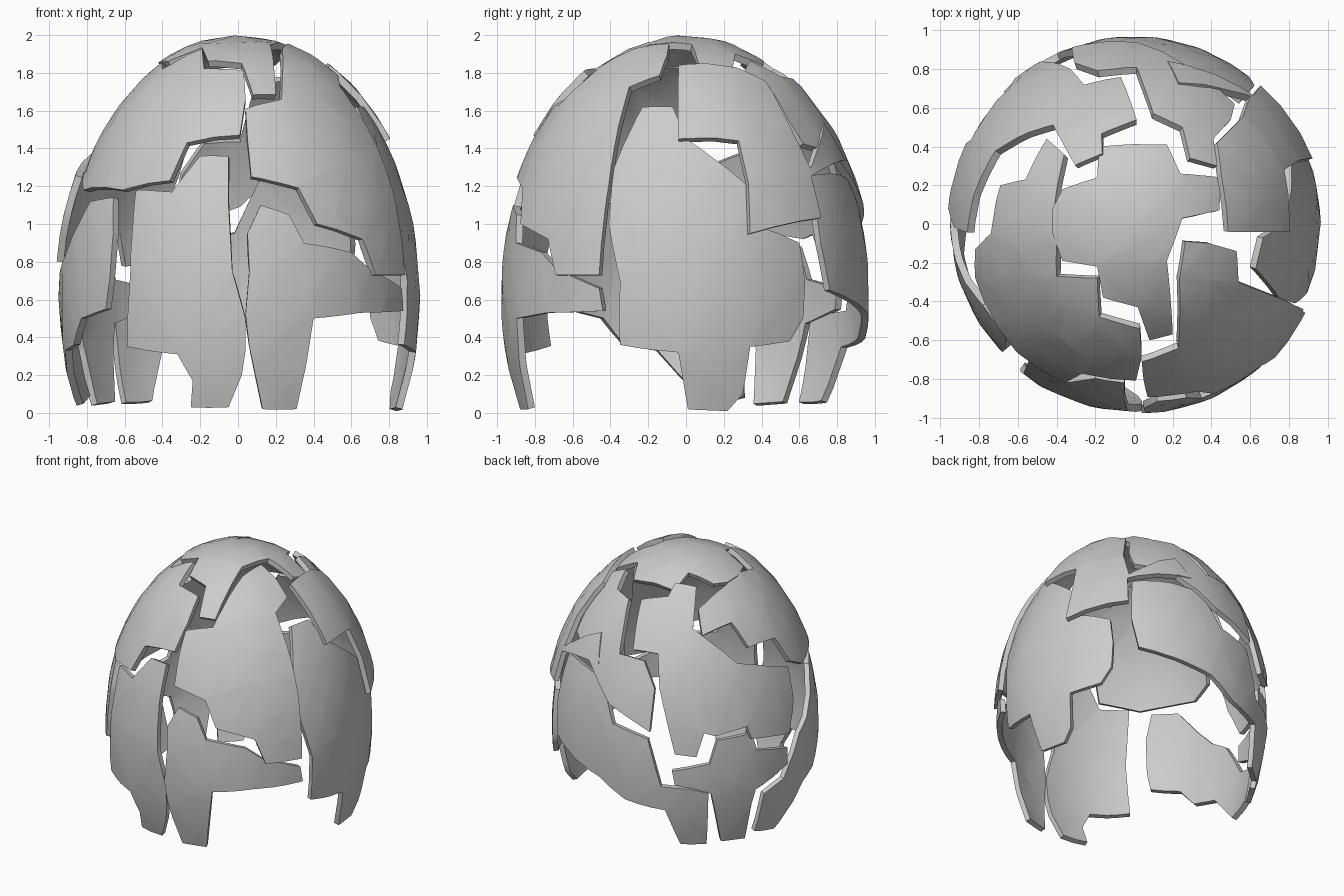
import bpy, bmesh, math
from mathutils import Vector

if "Cube" in bpy.data.objects:
    bpy.data.objects.remove(bpy.data.objects["Cube"])

# Egg-shaped shell surface and plate thickness
R, H, ZC = 0.95, 1.38, 0.62
THICK = 0.038
STEP = 0.2


def view(az, el, oz):
    """Origin, right, up and toward-viewer vectors of a viewing direction."""
    a, e = math.radians(az), math.radians(el)
    right = Vector((math.cos(a), math.sin(a), 0))
    toward = Vector((math.sin(a) * math.cos(e), -math.cos(a) * math.cos(e), math.sin(e)))
    return Vector((0, 0, oz)), right, toward.cross(right), toward


VIEWS = {"front": view(0, 0, 0), "right": view(90, 0, 0), "top": view(0, 90, 0),
         "back_left": view(215, 25, 1), "back_right": view(145, -25, 1)}


def on_shell(name, h, v, shift):
    """Drop a point drawn in a view onto the egg, in unit-sphere space."""
    o, right, up, toward = VIEWS[name]
    unit = lambda q: Vector((q.x / R, q.y / R, q.z / H))
    p = unit(o + right * h + up * v - Vector((shift[0], shift[1], ZC)))
    d = unit(toward)
    a, b, c = d.dot(d), p.dot(d), p.dot(p) - 1
    t = (-b + math.sqrt(max(0, b * b - a * c))) / a
    return (p + d * t).normalized()


def piece(name, shift, *groups):
    """Curved shell fragment whose outline is drawn in one or more views."""
    pts = [on_shell(g[0], g[i], g[i + 1], shift) for g in groups for i in range(1, len(g), 2)]
    n = sum(pts, Vector()).normalized()
    ax = n.orthogonal().normalized()
    ay = n.cross(ax)
    flat = [p / p.dot(n) for p in pts]
    bm = bmesh.new()
    bm.faces.new([bm.verts.new((p.dot(ax), p.dot(ay), 0)) for p in flat])
    bm.normal_update()
    bmesh.ops.triangulate(bm, faces=bm.faces[:])
    for axis in (Vector((1, 0, 0)), Vector((0, 1, 0))):
        for k in range(-12, 13):
            bmesh.ops.bisect_plane(bm, geom=bm.verts[:] + bm.edges[:] + bm.faces[:],
                                   plane_co=axis * (k * STEP), plane_no=axis, dist=1e-5)
    bmesh.ops.remove_doubles(bm, verts=bm.verts, dist=0.002)
    for v in bm.verts:
        q = (n + ax * v.co.x + ay * v.co.y).normalized()
        v.co = (q.x * R + shift[0], q.y * R + shift[1], q.z * H + ZC)
    bm.normal_update()
    centre = Vector((shift[0], shift[1], ZC))
    bmesh.ops.reverse_faces(bm, faces=[f for f in bm.faces
                                       if f.normal.dot(f.calc_center_median() - centre) < 0])
    me = bpy.data.meshes.new(name)
    bm.to_mesh(me)
    bm.free()
    ob = bpy.data.objects.new(name, me)
    bpy.context.collection.objects.link(ob)
    sol = ob.modifiers.new("thickness", "SOLIDIFY")
    sol.thickness, sol.offset = THICK, -1
    bpy.ops.object.select_all(action="DESELECT")
    ob.select_set(True)
    bpy.context.view_layer.objects.active = ob
    bpy.ops.object.modifier_apply(modifier="thickness")
    bpy.ops.object.shade_smooth_by_angle(angle=math.radians(35))


# Crown
piece("crown_shell", (0, 0),
      ("top", -.18, .40, .17, .41, .24, .26, .45, .24, .44, .07, .25, .03, .17, -.19, .2, -.57,
       .08, -.6, .02, -.43, -.16, -.38, -.19, -.22, -.37, -.19, -.42, -.05, -.42, .08,
       -.37, .18, -.19, .24))

# Upper ring of fragments
piece("upper_left_shell", (.02, -.06),
      ("top", .03, -.54, -.18, -.48, -.19, -.28, -.4, -.27, -.4, -.08, -.41, .1, -.36, .36,
       -.45, .44, -.56, .23, -.69, .2, -.74, -.05, -.82, -.13),
      ("front", -.82, 1.18, -.61, 1.18, -.36, 1.23, -.27, 1.43, .01, 1.47, .04, 1.66))
piece("upper_front_shell", (.03, -.05),
      ("top", .265, -.09, .39, -.1, .53, -.14, .54, -.3),
      ("right", -.38, 1.4, -.41, 1.2, -.46, .73, -.69, .73),
      ("front", .66, .92, .42, 1.0, .32, 1.19, .07, 1.25, .05, 1.45, .04, 1.61, .23, 1.66),
      ("top", .235, -.28))
piece("upper_right_shell", (.05, .04),
      ("right", -.04, 1.84, -.04, 1.45, .28, 1.44, .33, 1.22, .34, .95),
      ("back_right", -.125, .436, -.125, .61, .34, .64, .23, .79),
      ("top", .6, .66, .56, .55, .43, .42, .45, .26))
piece("upper_back_shell", (0, .05),
      ("top", .52, .62, .5, .54, .41, .44, .43, .3, .29, .34, .25, .5, .1, .57),
      ("back_left", -.475, .13, -.3, .08, -.225, -.12, -.26, -.43, -.55, -.23, -.7, .1))
piece("back_left_shell", (-.02, .02),
      ("back_left", -.38, .16, -.32, .52, -.13, .54, -.075, .64, .075, .61, .05, .31,
       .18, .21, .37, .06, .6, .04, .73, .04, .77, -.2, .74, -.44, .47, -.48, .44, -.39,
       .21, -.46, .13, -.44, .075, -.61, -.08, -.59, -.19, -.12, -.2, .13))

# Lower ring of fragments
piece("lower_front_right_shell", (.02, -.03),
      ("front", .04, .52, .06, .75, .05, .95, .12, 1.1, .27, 1.05, .35, .9, .6, .85, .7, .76),
      ("right", -.46, .66, -.44, .54),
      ("front", .65, .53, .4, .5, .31, .02, .13, .02, .06, .35))
piece("lower_front_left_shell", (0, -.02),
      ("front", -.05, 1.36, -.2, 1.36, -.35, 1.17, -.54, 1.18, -.57, .75, -.585, .35,
       -.32, .31, -.24, .17, -.25, .03, -.05, .03, .02, .2, .04, .33, .04, .5, -.03, .75,
       -.05, 1.1))
piece("left_shell", (0, 0),
      ("front", -.66, 1.14, -.78, 1.12, -.87, .95, -.92, .82),
      ("back_left", .81, -.44, .7, -.76, .56, -.87, .49, -1.14, .63, -1.12),
      ("front", -.915, .33, -.87, .36, -.83, .5, -.7, .55, -.68, .7, -.66, .95))
piece("right_shell", (.015, 0),
      ("right", -.07, 1.62, -.23, 1.62, -.38, 1.3, -.41, 1.0, -.35, .7, -.35, .36, -.04, .32,
       .01, .02, .22, .01, .3, .1, .34, .35, .55, .38, .62, .5, .63, .7, .6, .9, .35, 1.0,
       .33, 1.2, .17, 1.33, 0, 1.45))
piece("lower_back_shell", (0, .02),
      ("back_right", -.09, .59, .4, .54),
      ("back_left", -.525, -.37, -.275, -.48, -.18, -.82, .04, -.84, .16, -.87, .147, -1.23,
       -.04, -1.23, -.15, -.99, -.44, -.91, -.62, -.75),
      ("back_right", -.05, .09, -.1, .3))
piece("lower_back_left_shell", (0, 0),
      ("back_left", -.1, -.71, .17, -.66, .225, -.49, .47, -.44, .51, -.56, .725, -.54,
       .725, -.66, .5, -.84, .47, -.94, .42, -1.19, .25, -1.21, .18, -.87, -.08, -.81))
